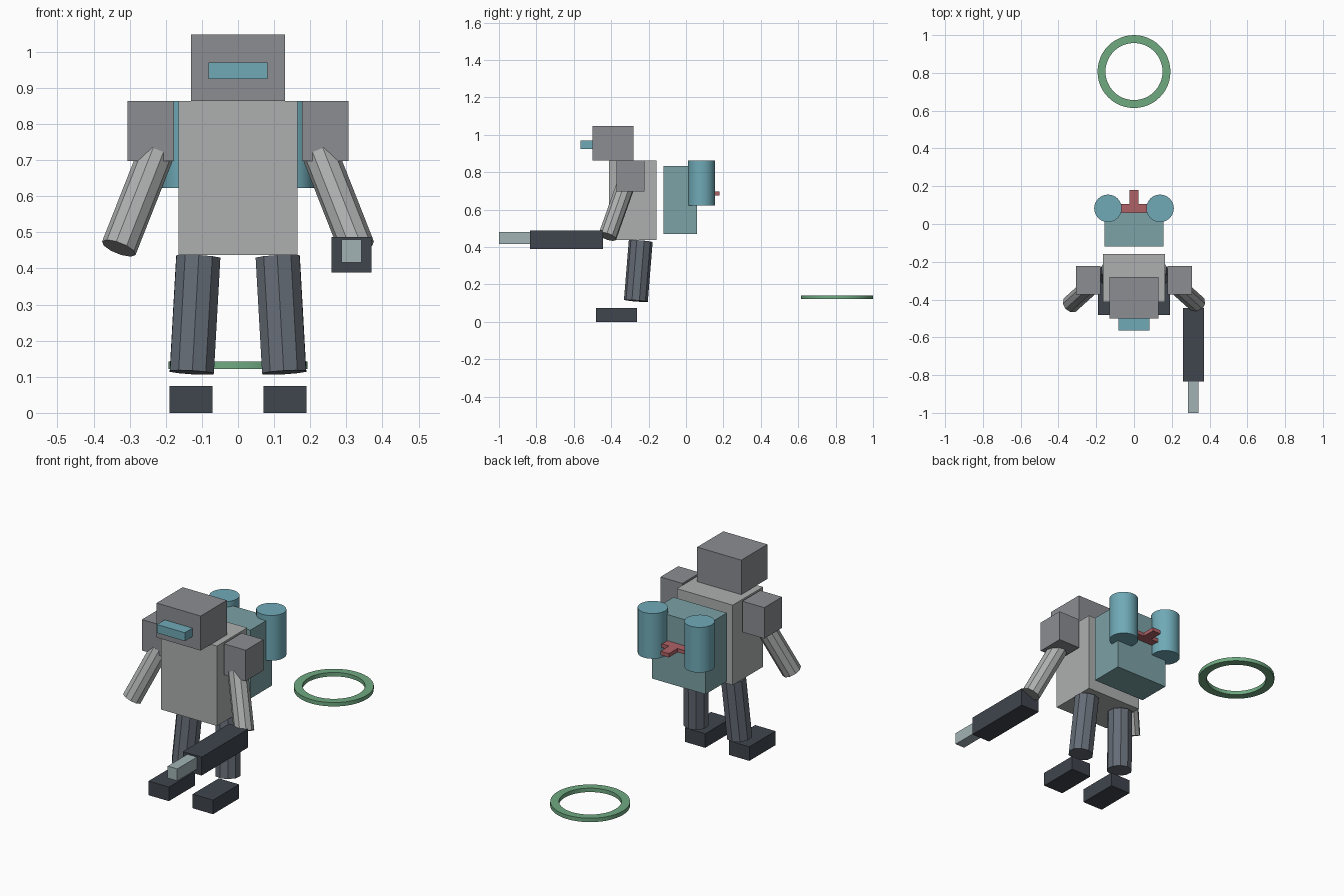
import bpy, bmesh, math
from mathutils import Vector

if "Cube" in bpy.data.objects:
    bpy.data.objects.remove(bpy.data.objects["Cube"])


def material(name, rgb):
    m = bpy.data.materials.new(name)
    m.diffuse_color = (*rgb, 1)
    m.use_nodes = True
    m.node_tree.nodes["Principled BSDF"].inputs["Base Color"].default_value = m.diffuse_color
    return m


LIGHT = material("light_grey", (0.42, 0.43, 0.43))
GREY = material("mid_grey", (0.26, 0.27, 0.29))
STEEL = material("steel_grey", (0.13, 0.15, 0.18))
DARK = material("dark_grey", (0.05, 0.06, 0.075))
CYAN = material("cyan", (0.16, 0.40, 0.47))
TEAL = material("teal", (0.20, 0.36, 0.38))
PALE = material("pale_steel", (0.36, 0.45, 0.46))
RED = material("red", (0.42, 0.12, 0.13))
GREEN = material("green", (0.16, 0.40, 0.22))


def finish(name, bm, mat):
    bmesh.ops.recalc_face_normals(bm, faces=bm.faces)
    me = bpy.data.meshes.new(name)
    bm.to_mesh(me)
    bm.free()
    me.materials.append(mat)
    ob = bpy.data.objects.new(name, me)
    bpy.context.collection.objects.link(ob)
    return ob


def box(name, x, y, z, mat):
    """Box from (min, max) pairs on each axis."""
    bm = bmesh.new()
    bmesh.ops.create_cube(bm, size=1)
    for v in bm.verts:
        v.co = [sum(r) / 2 + c * (r[1] - r[0]) for r, c in zip((x, y, z), v.co)]
    return finish(name, bm, mat)


def rod(name, a, b, r, sides, mat):
    """Cylinder running from point a to point b."""
    a, b = Vector(a), Vector(b)
    bm = bmesh.new()
    bmesh.ops.create_cone(bm, cap_ends=True, segments=sides, radius1=r, radius2=r,
                          depth=(b - a).length)
    ob = finish(name, bm, mat)
    ob.location = (a + b) / 2
    ob.rotation_euler = (b - a).to_track_quat('Z', 'Y').to_euler()
    return ob


def smooth(ob):
    bpy.ops.object.select_all(action='DESELECT')
    ob.select_set(True)
    bpy.context.view_layer.objects.active = ob
    bpy.ops.object.shade_smooth_by_angle(angle=math.radians(30))


# Head, visor and body
box("head", (-0.13, 0.13), (-0.50, -0.28), (0.863, 1.047), GREY)
box("visor", (-0.082, 0.082), (-0.565, -0.49), (0.925, 0.97), CYAN)
box("torso", (-0.165, 0.165), (-0.413, -0.158), (0.437, 0.863), LIGHT)

# Limbs and pack tanks, one set per side
for side, s in (("left", -1), ("right", 1)):
    def span(lo, hi):
        return tuple(sorted((s * lo, s * hi)))
    box(f"{side}_shoulder", span(0.177, 0.306), (-0.372, -0.222), (0.698, 0.863), GREY)
    rod(f"{side}_arm", (s * 0.228, -0.328, 0.715), (s * 0.33, -0.42, 0.456), 0.05, 10, LIGHT)
    rod(f"{side}_leg", (s * 0.11, -0.242, 0.432), (s * 0.128, -0.268, 0.112), 0.064, 10, STEEL)
    box(f"{side}_foot", span(0.07, 0.19), (-0.482, -0.262), (0, 0.075), DARK)
    smooth(rod(f"{side}_tank", (s * 0.138, 0.083, 0.622), (s * 0.138, 0.083, 0.863),
               0.073, 24, CYAN))

# Backpack
box("backpack", (-0.157, 0.157), (-0.12, 0.06), (0.469, 0.834), TEAL)

# T-shaped valve between the tanks
bm = bmesh.new()
outline = [(-0.075, 0.062), (0.075, 0.062), (0.075, 0.107), (0.025, 0.107),
           (0.025, 0.18), (-0.025, 0.18), (-0.025, 0.107), (-0.075, 0.107)]
face = bm.faces.new([bm.verts.new((x, y, 0.676)) for x, y in outline])
ext = bmesh.ops.extrude_face_region(bm, geom=[face])
bmesh.ops.translate(bm, vec=(0, 0, 0.02),
                    verts=[g for g in ext["geom"] if isinstance(g, bmesh.types.BMVert)])
finish("valve", bm, RED)

# Blaster held in the right hand
box("blaster_body", (0.259, 0.37), (-0.835, -0.445), (0.389, 0.487), DARK)
box("blaster_barrel", (0.286, 0.342), (-1.0, -0.825), (0.416, 0.48), PALE)

# Flat ring behind the figure
bm = bmesh.new()
section = [(0.151, 0.121), (0.193, 0.121), (0.193, 0.142), (0.151, 0.142)]
N = 48
rows = [[bm.verts.new((r * math.cos(t), 0.807 + r * math.sin(t), z)) for r, z in section]
        for t in (2 * math.pi * i / N for i in range(N))]
for i in range(N):
    a, b = rows[i], rows[(i + 1) % N]
    for j in range(4):
        k = (j + 1) % 4
        bm.faces.new((a[j], b[j], b[k], a[k]))
smooth(finish("ring", bm, GREEN))
